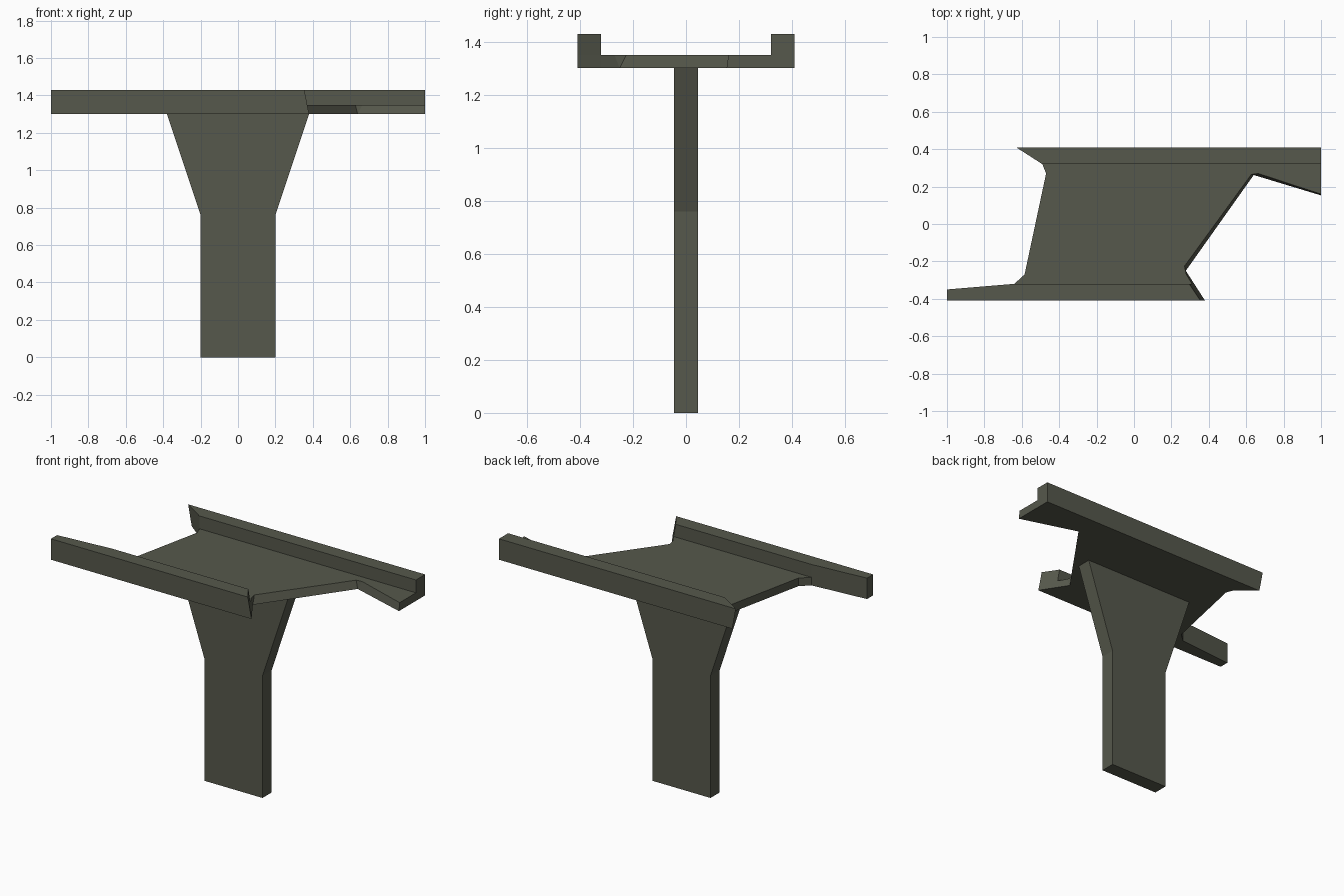
import bpy, bmesh

if "Cube" in bpy.data.objects:
    bpy.data.objects.remove(bpy.data.objects["Cube"])

concrete = bpy.data.materials.new("dark_concrete")
concrete.diffuse_color = (0.093, 0.098, 0.072, 1)
concrete.use_nodes = True
concrete.node_tree.nodes["Principled BSDF"].inputs["Base Color"].default_value = concrete.diffuse_color


def finish(name, bm):
    bmesh.ops.remove_doubles(bm, verts=bm.verts, dist=0.0005)
    bmesh.ops.recalc_face_normals(bm, faces=bm.faces)
    mesh = bpy.data.meshes.new(name)
    bm.to_mesh(mesh)
    bm.free()
    mesh.materials.append(concrete)
    bpy.context.collection.objects.link(bpy.data.objects.new(name, mesh))


def walls(bm, low, high):
    n = len(low)
    for i in range(n):
        j = (i + 1) % n
        bm.faces.new((low[i], low[j], high[j], high[i]))


# Pier: flared T-shaped profile, extruded through its thickness
profile = [(-0.2, 0), (0.2, 0), (0.2, 0.76), (0.38, 1.3), (-0.38, 1.3), (-0.2, 0.76)]
bm = bmesh.new()
front = [bm.verts.new((x, -0.045, z)) for x, z in profile]
back = [bm.verts.new((x, 0.045, z)) for x, z in profile]
bm.faces.new(front)
bm.faces.new(back[::-1])
walls(bm, front, back)
finish("pier", bm)

# Broken deck outline at road level; right-hand breaks slope outward below
road = [(-1, -0.41), (0.37, -0.41), (0.31, -0.32), (0.28, -0.27), (0.27, -0.225),
        (0.627, 0.265), (0.665, 0.27), (1, 0.16), (1, 0.32), (1, 0.41),
        (-0.615, 0.41), (-0.49, 0.32), (-0.47, 0.27), (-0.585, -0.27),
        (-0.64, -0.32), (-1, -0.35)]
under = list(road)
under[1:8] = [(0.38, -0.41), (0.322, -0.32), (0.277, -0.25), (0.277, -0.25),
              (0.64, 0.262), (0.64, 0.262), (1, 0.153)]
under[10] = (-0.605, 0.41)
top = list(road)
top[1], top[2], top[10] = (0.355, -0.41), (0.295, -0.32), (-0.63, 0.41)

bm = bmesh.new()
lo = [bm.verts.new((x, y, 1.30)) for x, y in under]
mid = [bm.verts.new((x, y, 1.35)) for x, y in road]
bm.faces.new(lo[::-1])
walls(bm, lo, mid)
# Road surface between the kerbs
bm.faces.new([mid[i] for i in (2, 3, 4, 5, 6, 7, 8, 11, 12, 13, 14)])
# Front and back kerbs
for loop in ((0, 1, 2, 14, 15), (8, 9, 10, 11)):
    cap = [bm.verts.new((*top[i], 1.43)) for i in loop]
    walls(bm, [mid[i] for i in loop], cap)
    bm.faces.new(cap)
finish("broken_deck", bm)
